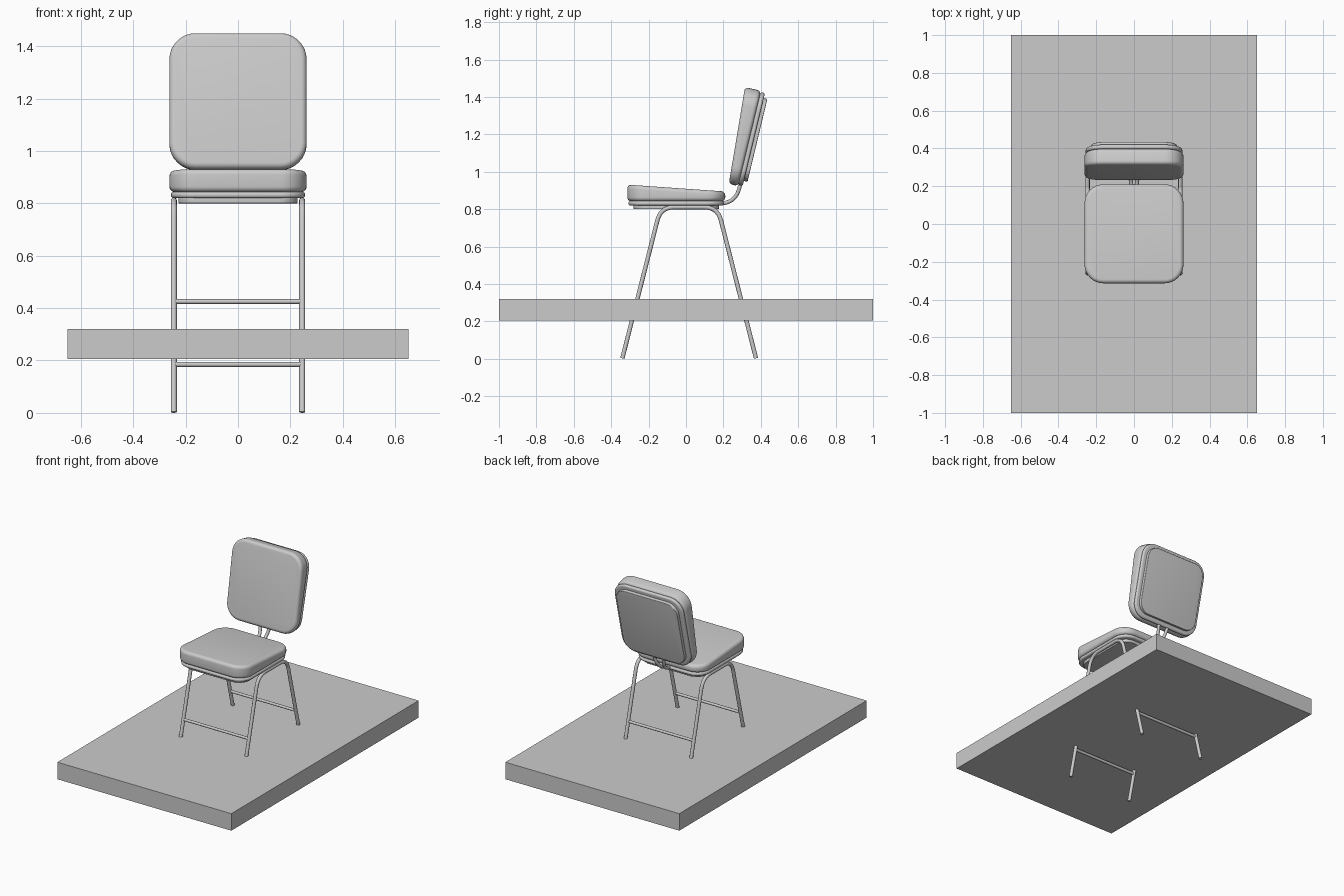
import bpy, bmesh, math
from mathutils import Matrix, Vector

if "Cube" in bpy.data.objects:
    bpy.data.objects.remove(bpy.data.objects["Cube"])


def link_mesh(name, bm, matrix=Matrix()):
    bmesh.ops.recalc_face_normals(bm, faces=bm.faces)
    me = bpy.data.meshes.new(name)
    bm.to_mesh(me)
    bm.free()
    ob = bpy.data.objects.new(name, me)
    bpy.context.collection.objects.link(ob)
    ob.matrix_world = matrix
    bpy.ops.object.select_all(action='DESELECT')
    ob.select_set(True)
    bpy.context.view_layer.objects.active = ob
    bpy.ops.object.shade_smooth_by_angle(angle=math.radians(35))
    return ob


def rounded_slab(name, half, corner, z0, z1, bevel, matrix, slope=0.0):
    """Rounded square slab with rounded rims; the top tilts by slope along y."""
    bm = bmesh.new()
    steps = 5
    angles = [math.pi / 2 * i / steps for i in range(steps + 1)]
    levels = [(bevel * (1 - math.sin(a)), z0 + bevel * (1 - math.cos(a)), 0.0) for a in angles]
    levels += [(bevel * (1 - math.cos(a)), z1 - bevel * (1 - math.sin(a)), slope) for a in angles]
    rings = []
    for inset, z, tilt in levels:
        ring = []
        r = corner - inset
        for q in range(4):
            for k in range(9):
                a = math.pi / 2 * (q + k / 8)
                sx = 1 if q in (0, 3) else -1
                sy = 1 if q in (0, 1) else -1
                x = sx * (half - corner) + r * math.cos(a)
                y = sy * (half - corner) + r * math.sin(a)
                ring.append(bm.verts.new((x, y, z + tilt * y)))
        rings.append(ring)
    n = len(rings[0])
    for lo, hi in zip(rings, rings[1:]):
        for i in range(n):
            j = (i + 1) % n
            bm.faces.new((lo[i], lo[j], hi[j], hi[i]))
    bm.faces.new(rings[0][::-1])
    bm.faces.new(rings[-1])
    return link_mesh(name, bm, matrix)


def pad(prefix, matrix):
    rounded_slab(prefix + "_plate", 0.228, 0.075, 0.0, 0.03, 0.004, matrix)
    rounded_slab(prefix + "_piping", 0.256, 0.095, 0.020, 0.044, 0.011, matrix)
    rounded_slab(prefix + "_cushion", 0.262, 0.10, 0.043, 0.113, 0.021, matrix, -0.07)


def tube(name, points, radius):
    cu = bpy.data.curves.new(name, 'CURVE')
    cu.dimensions = '3D'
    cu.bevel_depth = radius
    cu.bevel_resolution = 4
    cu.use_fill_caps = True
    sp = cu.splines.new('POLY')
    sp.points.add(len(points) - 1)
    for p, co in zip(sp.points, points):
        p.co = (*co, 1)
    sp.use_smooth = True
    ob = bpy.data.objects.new(name, cu)
    bpy.context.collection.objects.link(ob)
    return ob


def bend(a, b, c, n=10):
    """Rounded bend from a to c around corner b."""
    a, b, c = Vector(a), Vector(b), Vector(c)
    return [a * (1 - t) ** 2 + b * 2 * t * (1 - t) + c * t * t for t in (i / n for i in range(n + 1))]


# platform slab
bm = bmesh.new()
bmesh.ops.create_cube(bm, size=1, matrix=Matrix.Translation((0, 0, 0.2625)) @ Matrix.Diagonal((1.3, 2, 0.115, 1)))
link_mesh("platform", bm)

# seat and backrest share the same wedge-shaped pad
pad("seat", Matrix.Translation((0, -0.052, 0.80)))
lean = math.radians(13.5)
s, c = math.sin(lean), math.cos(lean)
pad("backrest", Matrix(((-1, 0, 0, 0),
                        (0, -s, -c, 0.382),
                        (0, -c, s, 1.168),
                        (0, 0, 0, 1))))

# side leg frames
mid_y = 0.017


def leg_half(z):
    return 0.358 - 0.254 * z


for side, x in (("left", -0.245), ("right", 0.245)):
    top = 0.811
    half = [(x, leg_half(0.003), 0.003)] + bend(
        (x, leg_half(0.74), 0.74), (x, leg_half(top), top), (x, 0.078, top))
    path = [(p[0], mid_y - p[1], p[2]) for p in half]
    path += [(p[0], mid_y + p[1], p[2]) for p in reversed(half)]
    tube(side + "_leg_frame", path, 0.0115)

# crossbars between the legs, front and back
for label, sign in (("front", -1), ("back", 1)):
    for height, z, r in (("upper", 0.425, 0.009), ("lower", 0.185, 0.010)):
        y = mid_y + sign * leg_half(z)
        tube(f"{label}_{height}_crossbar", [(-0.245, y, z), (0.245, y, z)], r)

# pair of bent supports joining seat and backrest
for side, k in (("left", -1), ("right", 1)):
    path = [(k * 0.010, 0.10, 0.822)] + bend(
        (k * 0.012, 0.19, 0.832), (k * 0.02, 0.268, 0.835), (k * 0.034, 0.287, 0.92))
    path.append((k * 0.04, 0.31, 0.99))
    tube(side + "_back_support", path, 0.0105)
